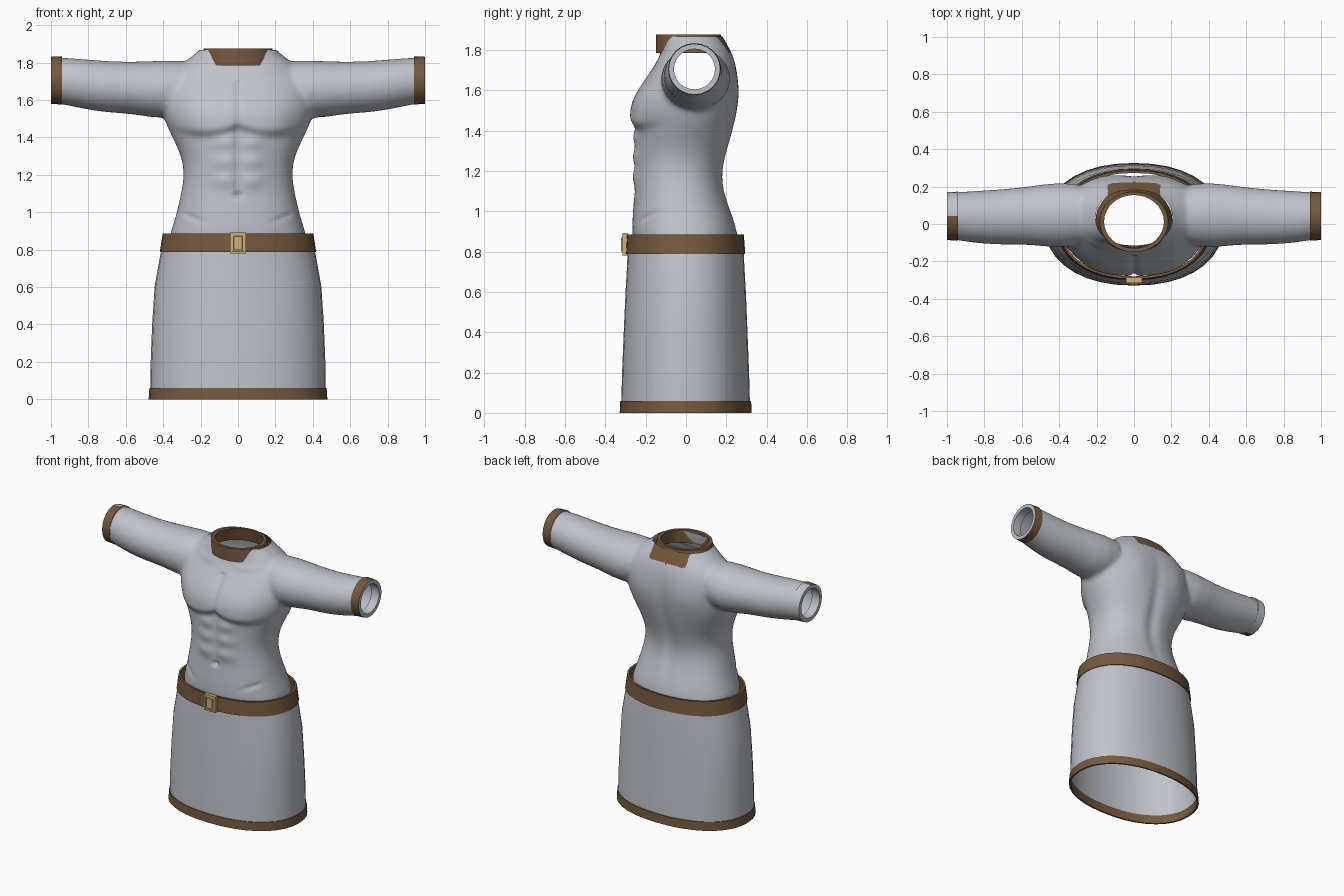
import bpy, bmesh, math
from math import exp, cos, sin, pi

if "Cube" in bpy.data.objects:
    bpy.data.objects.remove(bpy.data.objects["Cube"])


def material(name, rgb):
    m = bpy.data.materials.new(name)
    m.diffuse_color = (*rgb, 1)
    m.use_nodes = True
    m.node_tree.nodes["Principled BSDF"].inputs["Base Color"].default_value = m.diffuse_color
    return m


GREY = material("grey_cloth", (0.52, 0.54, 0.59))
BROWN = material("brown_leather", (0.18, 0.10, 0.047))
BRASS = material("brass", (0.62, 0.45, 0.19))


def ring(a0, a1, b0, b1, h, axis="z", n=32, p=2.0):
    """Superellipse through a0..a1 and b0..b1, lying at height h along the axis."""
    pts = []
    for i in range(n):
        c, s = cos(2 * pi * i / n), sin(2 * pi * i / n)
        a = (a0 + a1) / 2 + (a1 - a0) / 2 * math.copysign(abs(c) ** (2 / p), c)
        b = (b0 + b1) / 2 + (b1 - b0) / 2 * math.copysign(abs(s) ** (2 / p), s)
        pts.append((a, b, h) if axis == "z" else (h, a, b))
    return pts


def loft(bm, rings, caps=False, wrap=False):
    vs = [[bm.verts.new(p) for p in r] for r in rings]
    n = len(vs[0])
    pairs = list(zip(vs, vs[1:])) + ([(vs[-1], vs[0])] if wrap else [])
    for lo, hi in pairs:
        for i in range(n):
            j = (i + 1) % n
            bm.faces.new((lo[i], lo[j], hi[j], hi[i]))
    if caps:
        bm.faces.new(vs[0])
        bm.faces.new(vs[-1])


def finish(name, bm, mats, angle=40):
    bmesh.ops.recalc_face_normals(bm, faces=bm.faces)
    me = bpy.data.meshes.new(name)
    bm.to_mesh(me)
    bm.free()
    for m in mats:
        me.materials.append(m)
    me.shade_smooth()
    me.set_sharp_from_angle(angle=math.radians(angle))
    ob = bpy.data.objects.new(name, me)
    bpy.context.scene.collection.objects.link(ob)
    return ob


def band(name, rings, mat):
    bm = bmesh.new()
    loft(bm, rings, wrap=True)
    return finish(name, bm, [mat])


# Torso sections: z, half width, front y, back y
TORSO = [(0.78, .385, -.265, .270), (0.88, .368, -.268, .262), (0.97, .335, -.268, .238),
         (1.10, .305, -.255, .187), (1.20, .287, -.253, .182), (1.30, .302, -.253, .207),
         (1.40, .352, -.250, .237), (1.50, .400, -.245, .257), (1.60, .420, -.225, .265),
         (1.70, .400, -.170, .255), (1.76, .345, -.132, .240), (1.81, .280, -.122, .217),
         (1.87, .195, -.115, .178), (1.93, .165, -.115, .16)]
# Sleeve sections: x, y range, z range
SLEEVE = [(0.20, -.10, .21, 1.53, 1.82), (0.40, -.135, .228, 1.49, 1.812),
          (0.55, -.110, .203, 1.525, 1.805), (0.70, -.113, .187, 1.53, 1.808),
          (0.85, -.105, .178, 1.555, 1.822), (0.94, -.087, .172, 1.578, 1.828),
          (1.04, -.080, .167, 1.583, 1.83)]


def muscle(x, z):
    """Front relief: chest plates, abdomen rows, navel and hip creases."""
    ax = abs(x)
    low = 1.42 + 1.2 * (ax - .18) ** 2
    chest = 1 / (1 + exp(-(z - low) / .010))
    d = .036 * chest * exp(-(max(z - 1.5, 0) / .14) ** 2) * exp(-(max(ax - .2, 0) / .13) ** 2)
    if 1.08 < z < 1.7:
        d -= .013 * exp(-(x / .016) ** 2)
    for row in (1.37, 1.27, 1.17):
        d += .015 * exp(-((ax - .075) / .06) ** 2 - ((z - row) / .042) ** 2)
    d -= .018 * exp(-(x / .02) ** 2 - ((z - 1.09) / .014) ** 2)
    d -= .010 * exp(-((z - .955 - .4 * (ax - .2)) / .014) ** 2 - ((ax - .25) / .06) ** 2)
    d += .006 * exp(-((z - 1.74 - .1 * ax) / .02) ** 2 - ((ax - .15) / .09) ** 2)
    return d


def back_relief(x, z):
    ax = abs(x)
    d = -.016 * exp(-(x / .045) ** 2) * exp(-((z - 1.3) / .3) ** 2)
    return d + .010 * exp(-((ax - .17) / .09) ** 2 - ((z - 1.58) / .12) ** 2)


# Fuse torso and sleeves into one smooth skin
bm = bmesh.new()
loft(bm, [ring(-w, w, f, b, z, p=2.25) for z, w, f, b in TORSO], caps=True)
for s in (-1, 1):
    loft(bm, [ring(y0, y1, z0, z1, s * x, "x", 24) for x, y0, y1, z0, z1 in SLEEVE], caps=True)
source = finish("shell_source", bm, [GREY])
mod = source.modifiers.new("round", "SUBSURF")
mod.levels = mod.render_levels = 1
mod = source.modifiers.new("fuse", "REMESH")
mod.mode = "VOXEL"
mod.voxel_size = 0.0135
mod = source.modifiers.new("soften", "SMOOTH")
mod.factor = 0.5
mod.iterations = 8
fused = bpy.data.meshes.new_from_object(source.evaluated_get(bpy.context.evaluated_depsgraph_get()))
bpy.data.objects.remove(source)

# Sculpt the relief, then open the neck, waist and sleeve ends
bm = bmesh.new()
bm.from_mesh(fused)
bm.normal_update()
for v in bm.verts:
    x, y, z = v.co
    ny = v.normal.y
    if abs(x) < .5:
        if ny < 0:
            v.co.y -= muscle(x, z) * min(1, -ny * 1.5)
        else:
            v.co.y += back_relief(x, z) * min(1, ny * 1.5)
for co, no in (((0, 0, 1.868), (0, 0, 1)), ((0, 0, .82), (0, 0, -1)),
               ((.995, 0, 0), (1, 0, 0)), ((-.995, 0, 0), (-1, 0, 0))):
    bmesh.ops.bisect_plane(bm, geom=bm.verts[:] + bm.edges[:] + bm.faces[:],
                           plane_co=co, plane_no=no, clear_outer=True)
# Leather patch below the nape
for f in bm.faces:
    c = f.calc_center_median()
    f.material_index = int(c.z > 1.785 and c.y > .1 and abs(c.x) < .14)
finish("tunic_body", bm, [GREY, BROWN], 60)

# Cuffs: the right-hand one is leather only on its front half
for s, side in ((1, "left"), (-1, "right")):
    bm = bmesh.new()

    def cuff(x, g):
        return ring(-.084 - g, .168 + g, 1.581 - g, 1.829 + g, s * x, "x", 24)
    loft(bm, [cuff(.94, .005), cuff(1.0, .002), cuff(1.0, -.024), cuff(.94, -.024)], wrap=True)
    for f in bm.faces:
        c = f.calc_center_median()
        r = math.hypot(c.y - .042, c.z - 1.705)
        f.material_index = int(r > .118 and (s > 0 or c.y < .045))
    finish(side + "_cuff", bm, [GREY, BROWN])


def hoop(w, f, b, z, g=0.0):
    return ring(-w - g, w + g, f - g, b + g, z, n=36, p=2.2)


# Collar
band("collar", [ring(-.205, .205, -.150, .195, 1.785), ring(-.183, .183, -.150, .172, 1.876),
                ring(-.160, .160, -.130, .155, 1.876), ring(-.180, .180, -.125, .175, 1.785)], BROWN)

# Skirt
bm = bmesh.new()
loft(bm, [hoop(*r) for r in ((.470, -.322, .318, .01), (.467, -.317, .313, .2), (.459, -.309, .305, .4),
                             (.446, -.300, .297, .6), (.425, -.293, .290, .72), (.402, -.288, .284, .84))])
finish("skirt", bm, [GREY])

# Skirt hem and belt
band("hem", [hoop(.478, -.329, .326, 0), hoop(.474, -.326, .323, .06),
             hoop(.464, -.316, .313, .06), hoop(.466, -.318, .315, 0)], BROWN)
band("belt", [hoop(.418, -.299, .294, .787), hoop(.403, -.294, .287, .885),
              hoop(.388, -.280, .273, .885), hoop(.400, -.285, .280, .787)], BROWN)


# Buckle plate with a recessed face and raised centre
bm = bmesh.new()
bmesh.ops.create_cube(bm, size=1)
for v in bm.verts:
    v.co = (v.co.x * .086, v.co.y * .026 - .303, v.co.z * .112 + .836)
bm.normal_update()
front = min(bm.faces, key=lambda f: f.calc_center_median().y)
for thick, push in ((.014, 0), (.002, -.006), (.012, 0), (.002, .012)):
    bmesh.ops.inset_region(bm, faces=[front], thickness=thick, depth=0)
    for v in front.verts:
        v.co.y -= push
finish("buckle", bm, [BRASS], 30)
